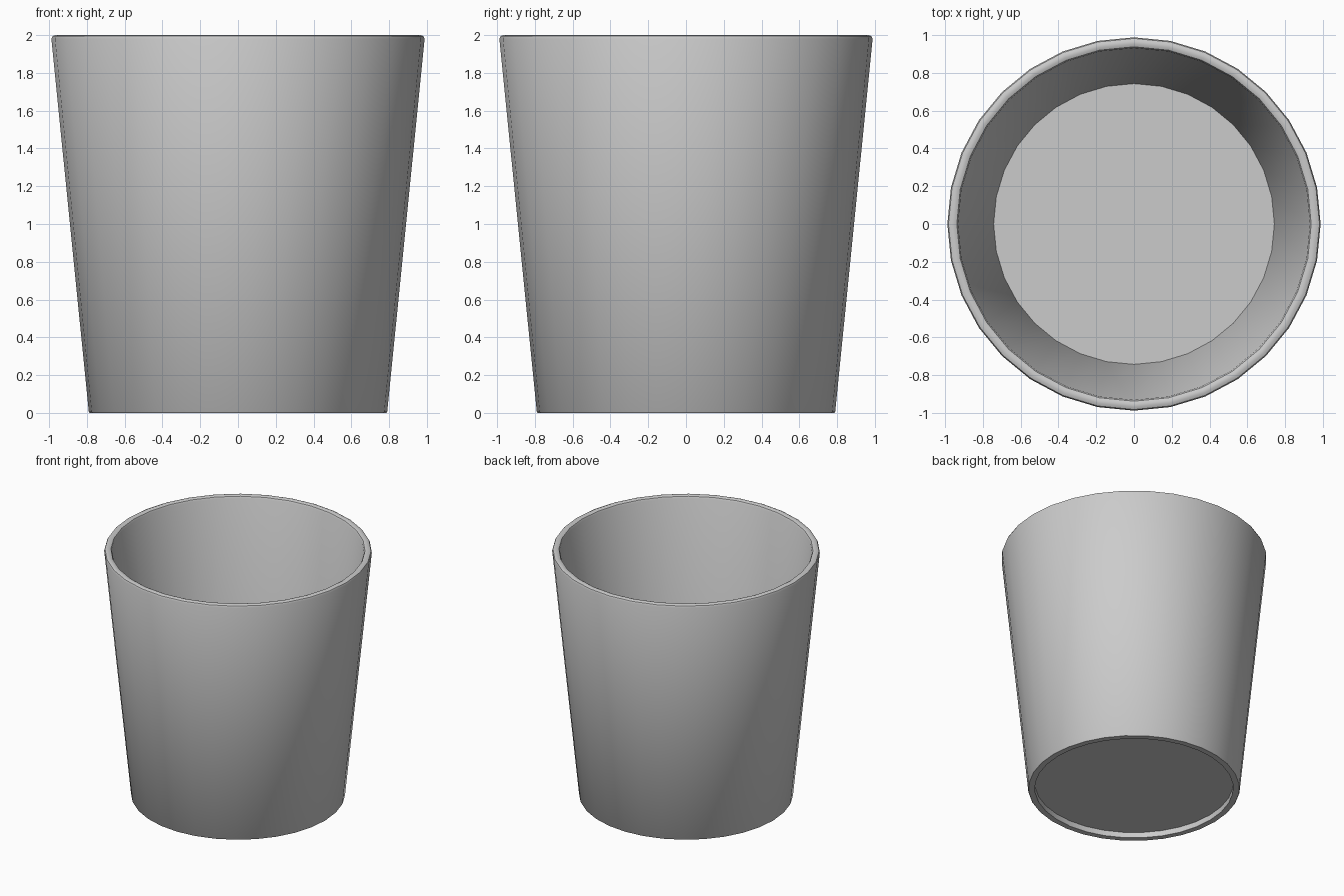
import bpy, bmesh, math

if "Cube" in bpy.data.objects:
    bpy.data.objects.remove(bpy.data.objects["Cube"])

SIDES = 32

# Cross-section (radius, height): underside recess, foot ring, outer wall, rounded lip, inner wall, floor
profile = [
    (0.74, 0.045), (0.74, 0.0), (0.785, 0.0), (0.79, 0.006),
    (0.988, 1.98), (0.982, 1.994), (0.968, 2.0),
    (0.952, 2.0), (0.938, 1.994), (0.931, 1.98),
    (0.743, 0.09),
]


def lathe(name, points, sides):
    """Revolve an open profile about z and cap both ends."""
    bm = bmesh.new()
    rings = []
    for r, z in points:
        rings.append([bm.verts.new((r * math.cos(2 * math.pi * i / sides),
                                    r * math.sin(2 * math.pi * i / sides), z))
                      for i in range(sides)])
    for a, b in zip(rings, rings[1:]):
        for i in range(sides):
            j = (i + 1) % sides
            bm.faces.new((a[i], a[j], b[j], b[i]))
    bm.faces.new(rings[0][::-1])
    bm.faces.new(rings[-1])
    bmesh.ops.recalc_face_normals(bm, faces=bm.faces)
    mesh = bpy.data.meshes.new(name)
    bm.to_mesh(mesh)
    bm.free()
    obj = bpy.data.objects.new(name, mesh)
    bpy.context.collection.objects.link(obj)
    return obj


# Tapered cup body
cup = lathe("tapered_cup", profile, SIDES)
bpy.context.view_layer.objects.active = cup
cup.select_set(True)
bpy.ops.object.shade_smooth_by_angle(angle=math.radians(40))
